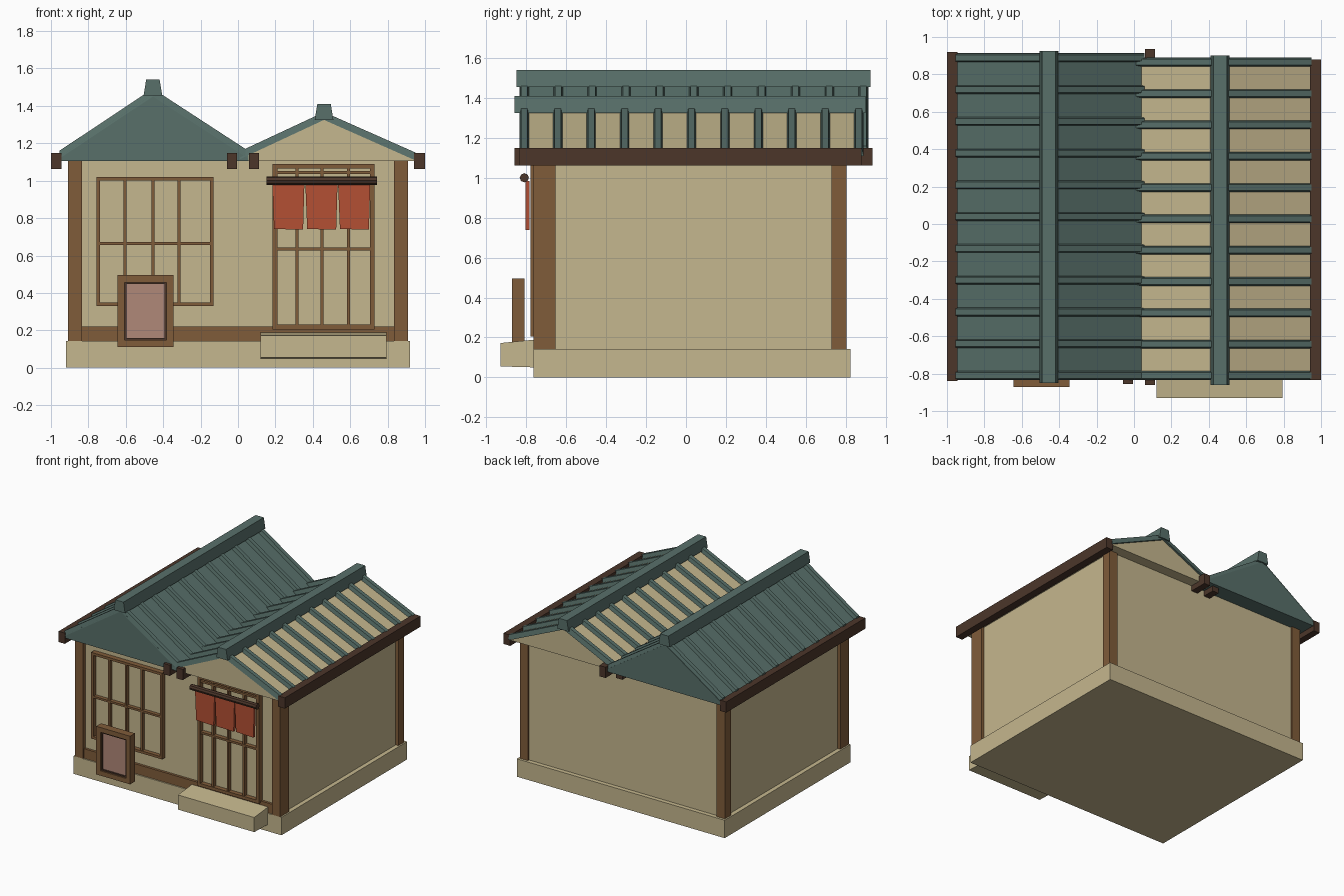
import bpy, bmesh
from mathutils import Vector

if "Cube" in bpy.data.objects:
    bpy.data.objects.remove(bpy.data.objects["Cube"])


def material(name, rgb):
    m = bpy.data.materials.new(name)
    lin = [((c / 255 + 0.055) / 1.055) ** 2.4 for c in rgb]
    m.diffuse_color = (*lin, 1)
    m.use_nodes = True
    m.node_tree.nodes["Principled BSDF"].inputs["Base Color"].default_value = m.diffuse_color
    return m


CREAM = material("cream plaster", (197, 183, 142))
GREEN = material("grey green tile", (88, 112, 106))
BROWN = material("brown timber", (128, 92, 58))
DARK = material("dark timber", (76, 54, 42))
RED = material("red cloth", (180, 80, 52))
PINK = material("dusty pink", (176, 136, 120))


def loft(bm, sections):
    """Join matching closed sections into one capped solid."""
    rings = [[bm.verts.new(p) for p in s] for s in sections]
    n = len(rings[0])
    for a, b in zip(rings, rings[1:]):
        for i in range(n):
            j = (i + 1) % n
            bm.faces.new((a[i], a[j], b[j], b[i]))
    bm.faces.new(rings[0][::-1])
    bm.faces.new(rings[-1])


def finish(name, bm, mat):
    bmesh.ops.recalc_face_normals(bm, faces=bm.faces)
    me = bpy.data.meshes.new(name)
    bm.to_mesh(me)
    bm.free()
    me.materials.append(mat)
    ob = bpy.data.objects.new(name, me)
    bpy.context.collection.objects.link(ob)
    return ob


def extrude_y(bm, pts, y0, y1):
    loft(bm, [[(x, y, z) for x, z in pts] for y in (y0, y1)])


def prism(name, pts, y0, y1, mat):
    bm = bmesh.new()
    extrude_y(bm, pts, y0, y1)
    return finish(name, bm, mat)


def rect(x0, x1, z0, z1):
    return [(x0, z0), (x1, z0), (x1, z1), (x0, z1)]


def box(name, x0, x1, y0, y1, z0, z1, mat):
    return prism(name, rect(x0, x1, z0, z1), y0, y1, mat)


def frame(name, x0, x1, z0, z1, w, y0, y1, mat, uprights=(), rails=(), bar=0.016):
    """Rectangular frame with optional inner bars."""
    bm = bmesh.new()
    for a in (x0, x1 - w):
        extrude_y(bm, rect(a, a + w, z0, z1), y0, y1)
    for a in (z0, z1 - w):
        extrude_y(bm, rect(x0 + w, x1 - w, a, a + w), y0, y1)
    for x in uprights:
        extrude_y(bm, rect(x - bar / 2, x + bar / 2, z0 + w, z1 - w), y0 + 0.006, y1)
    for z in rails:
        extrude_y(bm, rect(x0 + w, x1 - w, z - bar / 2, z + bar / 2), y0 + 0.003, y1)
    return finish(name, bm, mat)


# Base, step and walls
box("base", -0.92, 0.92, -0.765, 0.825, 0, 0.143, CREAM)
prism_step = bmesh.new()
loft(prism_step, [[(x, -0.93, 0.055), (x, -0.75, 0.05), (x, -0.75, 0.19), (x, -0.93, 0.172)]
                  for x in (0.12, 0.795)])
finish("door_step", prism_step, CREAM)
box("walls", -0.885, 0.885, -0.735, 0.79, 0.14, 1.12, CREAM)

# Corner posts and sill beam
for side, s in (("left", -1), ("right", 1)):
    x0, x1 = sorted((s * 0.835, s * 0.908))
    box(f"front_post_{side}", x0, x1, -0.765, -0.655, 0.14, 1.11, BROWN)
    box(f"back_post_{side}", x0, x1, 0.73, 0.805, 0.14, 1.11, BROWN)
box("front_sill", -0.84, 0.84, -0.755, -0.72, 0.14, 0.22, BROWN)

# Window and sliding door
box("window_paper", -0.74, -0.14, -0.742, -0.734, 0.34, 1.01, CREAM)
frame("window_frame", -0.757, -0.13, 0.33, 1.02, 0.02, -0.775, -0.73, BROWN,
      (-0.605, -0.455, -0.315), (0.665,))
box("door_paper", 0.19, 0.72, -0.742, -0.734, 0.21, 1.08, CREAM)
frame("door_frame", 0.185, 0.73, 0.205, 1.09, 0.025, -0.778, -0.73, BROWN,
      (0.315, 0.45, 0.59), (0.635, 1.045))

# Cloth curtain on its rod
for i, x in enumerate((0.183, 0.36, 0.535)):
    prism(f"curtain_panel_{i + 1}",
          [(x + 0.01, 0.742), (x + 0.165, 0.738), (x + 0.172, 0.985), (x, 0.985)],
          -0.805, -0.785, RED)
bpy.ops.mesh.primitive_cylinder_add(vertices=8, radius=0.023, depth=0.59,
                                    location=(0.447, -0.81, 1.0), rotation=(0, 1.5708, 0))
rod = bpy.context.object
rod.name = "curtain_rod"
rod.data.materials.append(DARK)

# Standing sign board
frame("sign_frame", -0.645, -0.345, 0.11, 0.495, 0.038, -0.872, -0.81, BROWN)
box("sign_back", -0.61, -0.38, -0.845, -0.815, 0.145, 0.46, BROWN)
frame("sign_inner_trim", -0.607, -0.383, 0.148, 0.457, 0.01, -0.862, -0.84, DARK)
box("sign_panel", -0.597, -0.393, -0.853, -0.845, 0.158, 0.447, PINK)


def roof(side, mat, left, apex, right, y0, y1, ridge_z, ridge_y, first, last):
    """Solid gable roof with eleven tile ribs and a ridge cap; points are (x, z)."""
    prism(f"{side}_roof", [(left[0], 1.105), (right[0], 1.105), right, apex, left], y0, y1, mat)
    bm = bmesh.new()
    for i in range(11):
        y = first + (last - first) * i / 10
        loft(bm, [[(x, y - 0.025, z - 0.01), (x, y + 0.025, z - 0.01),
                   (x, y + 0.016, z + 0.032), (x, y - 0.016, z + 0.032)]
                  for x, z in (left, apex, right)])
    finish(f"{side}_roof_ribs", bm, GREEN)
    c, (b, t) = apex[0], ridge_z
    prism(f"{side}_ridge_cap", [(c - 0.05, b), (c + 0.05, b), (c + 0.036, t), (c - 0.036, t)],
          *ridge_y, GREEN)


roof("left", GREEN, (-0.955, 1.128), (-0.455, 1.46), (0.055, 1.128),
     -0.833, 0.915, (1.455, 1.54), (-0.85, 0.925), -0.81, 0.888)
roof("right", CREAM, (0.01, 1.125), (0.46, 1.335), (0.95, 1.118),
     -0.828, 0.875, (1.325, 1.41), (-0.86, 0.90), -0.81, 0.865)

# Eave gutters, with a pair in the valley
for name, x0, x1, y0, y1 in (("left", -1.0, -0.945, -0.84, 0.92), ("right", 0.94, 1.0, -0.835, 0.88),
                             ("valley_left", -0.06, -0.005, -0.855, 0.89),
                             ("valley_right", 0.058, 0.113, -0.86, 0.935)):
    box(f"gutter_{name}", x0, x1, y0, y1, 1.062, 1.148, DARK)
